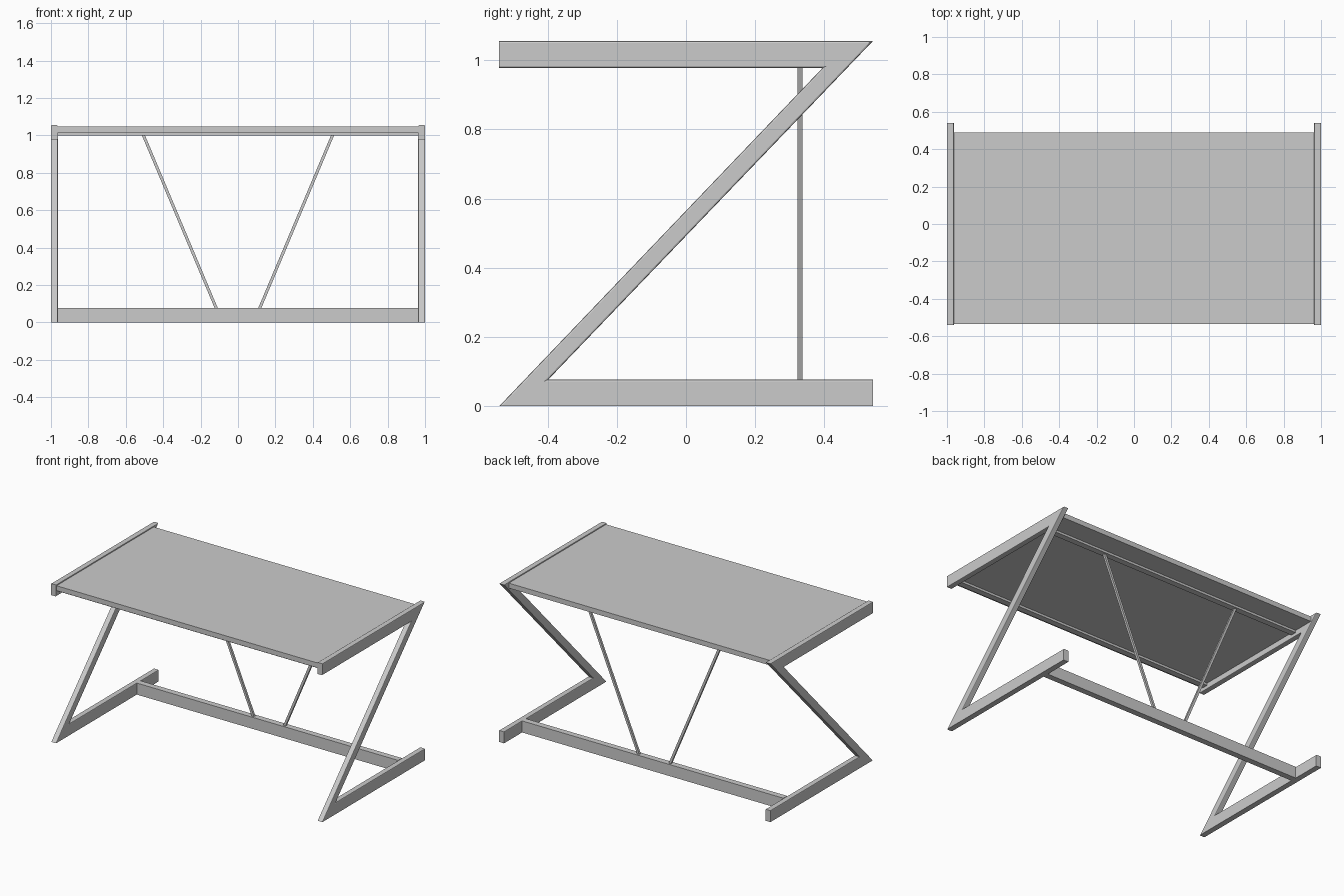
import bpy, bmesh
from mathutils import Vector

cube = bpy.data.objects.get("Cube")
if cube:
    bpy.data.objects.remove(cube, do_unlink=True)

grey = bpy.data.materials.new("light grey")
grey.use_nodes = True
grey.diffuse_color = (0.6, 0.6, 0.6, 1)
grey.node_tree.nodes["Principled BSDF"].inputs["Base Color"].default_value = (0.6, 0.6, 0.6, 1)


def finish(name, bm):
    bmesh.ops.recalc_face_normals(bm, faces=bm.faces)
    mesh = bpy.data.meshes.new(name)
    bm.to_mesh(mesh)
    bm.free()
    mesh.materials.append(grey)
    obj = bpy.data.objects.new(name, mesh)
    bpy.context.collection.objects.link(obj)
    return obj


def extrude_profile(points, offset):
    bm = bmesh.new()
    face = bm.faces.new([bm.verts.new(p) for p in points])
    out = bmesh.ops.extrude_face_region(bm, geom=[face])
    verts = [v for v in out["geom"] if isinstance(v, bmesh.types.BMVert)]
    bmesh.ops.translate(bm, verts=verts, vec=offset)
    bmesh.ops.recalc_face_normals(bm, faces=bm.faces)
    return bm


def box(name, x, y, z):
    pts = [(x[0], y[0], z[0]), (x[1], y[0], z[0]), (x[1], y[0], z[1]), (x[0], y[0], z[1])]
    return finish(name, extrude_profile(pts, Vector((0, y[1] - y[0], 0))))


# Z-shaped side frames with softened long edges
HEIGHT, DEPTH, WIDTH, BAR = 1.055, 0.54, 0.037, 0.077
z_profile = [(-DEPTH, 0), (DEPTH, 0), (DEPTH, BAR), (-0.398, BAR),
             (DEPTH, HEIGHT), (-DEPTH, HEIGHT), (-DEPTH, HEIGHT - BAR), (0.395, HEIGHT - BAR)]


def softened(edge):
    a, b = (v.co for v in edge.verts)
    along_side = abs(a.x - b.x) < 0.001 and abs(a.y - b.y) > 0.1
    return along_side and max(a.z, b.z) > 0.01


for side, label in ((1, "left"), (-1, "right")):
    bm = extrude_profile([(side, y, z) for y, z in z_profile], Vector((-side * WIDTH, 0, 0)))
    bmesh.ops.bevel(bm, geom=[e for e in bm.edges if softened(e)], offset=0.005,
                    segments=2, profile=0.5, affect='EDGES')
    finish(label + "_side_frame", bm)

INNER = 1 - WIDTH

# Table top and the shallow battens beneath it
box("table_top", (-INNER, INNER), (-0.535, 0.49), (1.015, 1.048))
box("front_batten", (-INNER, INNER), (-0.51, -0.47), (1.0, 1.016))
box("back_batten", (-INNER, INNER), (0.31, 0.35), (1.0, 1.016))

# Low stretcher between the feet
box("foot_stretcher", (-INNER, INNER), (0.31, 0.35), (0, BAR))

# Slanted square brace rods
for side, label in ((1, "left"), (-1, "right")):
    pts = [(side * x, 0.322, z) for x, z in
           ((0.105, 0.07), (0.122, 0.07), (0.516, 1.005), (0.499, 1.005))]
    finish(label + "_brace_rod", extrude_profile(pts, Vector((0, 0.015, 0))))
